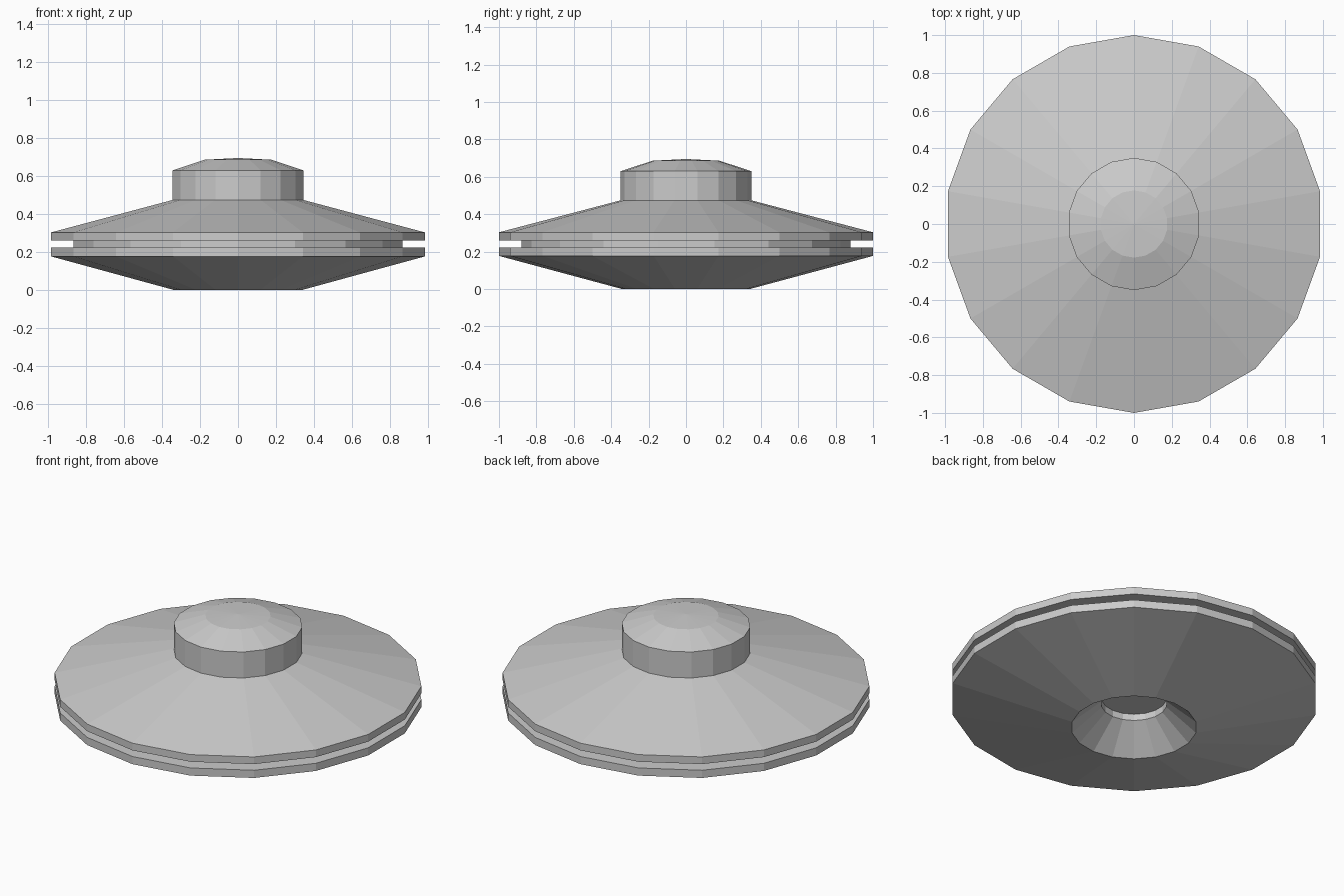
import bpy, bmesh, math

cube = bpy.data.objects.get("Cube")
if cube:
    bpy.data.objects.remove(cube, do_unlink=True)

SIDES = 18

# Plain grey metal for the whole craft
grey = bpy.data.materials.new("hull_grey")
grey.use_nodes = True
grey.diffuse_color = (0.6, 0.6, 0.6, 1)
grey.node_tree.nodes["Principled BSDF"].inputs["Base Color"].default_value = grey.diffuse_color


def lathe(name, profile):
    """Spin (radius, height) points, listed from the top outward and down, into flat facets."""
    bm = bmesh.new()
    rings = []
    for radius, z in profile:
        if radius == 0:
            rings.append([bm.verts.new((0, 0, z))] * SIDES)
            continue
        ring = []
        for i in range(SIDES):
            a = math.pi / 2 + math.tau * i / SIDES
            ring.append(bm.verts.new((radius * math.cos(a), radius * math.sin(a), z)))
        rings.append(ring)
    for upper, lower in zip(rings, rings[1:]):
        for i in range(SIDES):
            j = (i + 1) % SIDES
            corners = [upper[i], lower[i], lower[j], upper[j]]
            bm.faces.new(list(dict.fromkeys(corners)))
    mesh = bpy.data.meshes.new(name)
    bm.to_mesh(mesh)
    bm.free()
    mesh.materials.append(grey)
    obj = bpy.data.objects.new(name, mesh)
    bpy.context.collection.objects.link(obj)
    return obj


# Raised cabin with a shallow domed roof
lathe("cabin", [(0, 0.695), (0.178, 0.686), (0.35, 0.63), (0.35, 0.474)])

# Sloping upper disc and its rim
lathe("upper_hull", [(0.35, 0.474), (1, 0.303), (1, 0.26), (0.88, 0.26)])

# Recessed band between the two rims
lathe("rim_groove", [(0.88, 0.26), (0.88, 0.223)])

# Lower disc and its rim
lathe("lower_hull", [(0.88, 0.223), (1, 0.223), (1, 0.177), (0.342, 0)])

# Funnel-shaped opening under the craft
lathe("bottom_recess", [(0.342, 0), (0.178, 0.146), (0.178, 0.185), (0, 0.185)])
